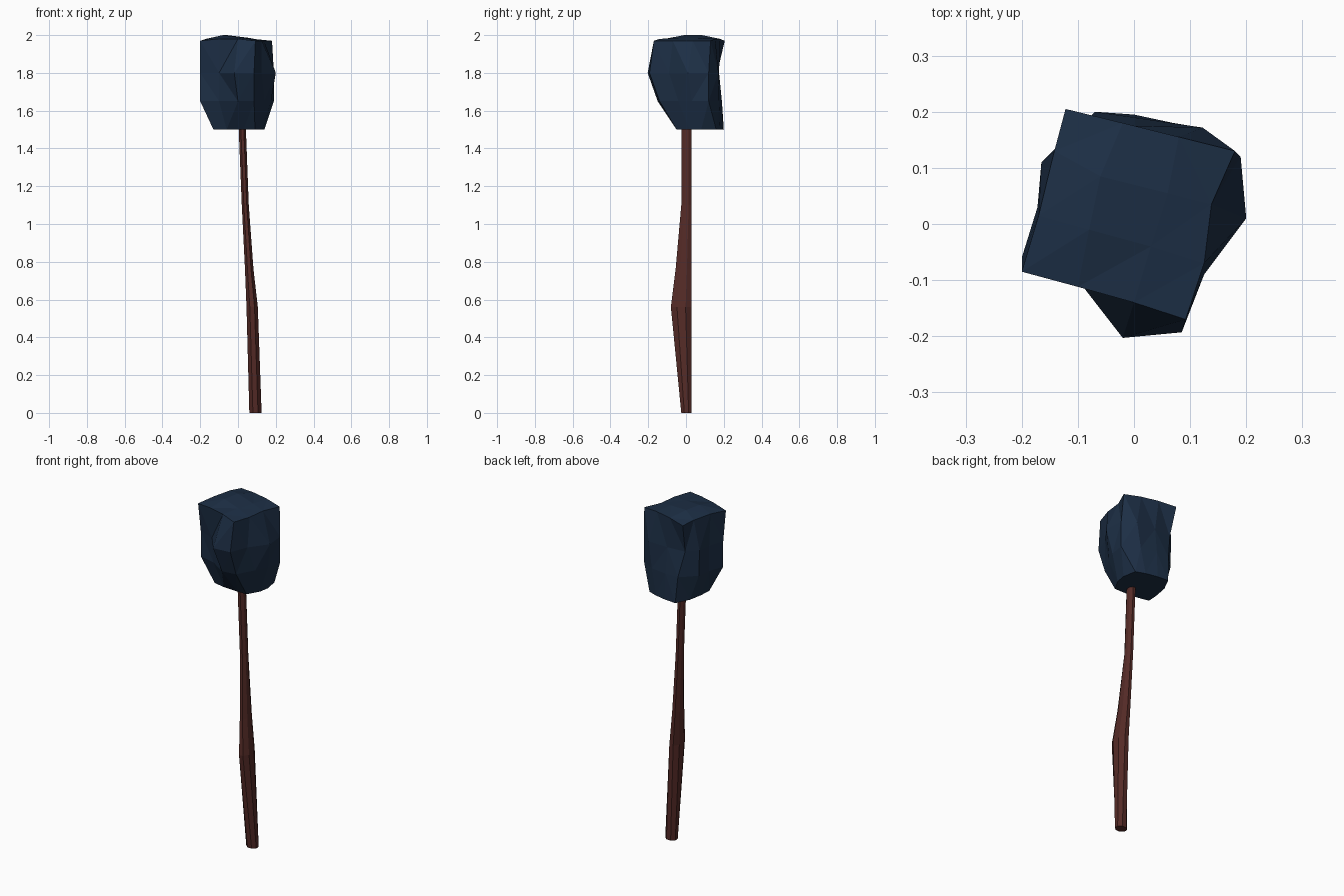
import bpy, bmesh, math

if "Cube" in bpy.data.objects:
    bpy.data.objects.remove(bpy.data.objects["Cube"])

def material(name, rgb):
    m = bpy.data.materials.new(name)
    m.diffuse_color = (*rgb, 1)
    m.use_nodes = True
    m.node_tree.nodes["Principled BSDF"].inputs["Base Color"].default_value = m.diffuse_color
    return m

def finish(name, bm, mat):
    bmesh.ops.recalc_face_normals(bm, faces=bm.faces)
    me = bpy.data.meshes.new(name)
    bm.to_mesh(me)
    bm.free()
    me.materials.append(mat)
    ob = bpy.data.objects.new(name, me)
    bpy.context.collection.objects.link(ob)
    return ob

def bridge(bm, a, b):
    n = len(a)
    for i in range(n):
        bm.faces.new((a[i], a[(i + 1) % n], b[(i + 1) % n], b[i]))

def grid_cap(bm, r, inner):
    # 3 x 3 patch: four inner points joined to a ring of twelve
    v = [bm.verts.new(p) for p in inner]
    for k in range(4):
        c = 3 * k
        bm.faces.new((r[c - 1], r[c], r[c + 1], v[k]))
        bm.faces.new((r[c + 1], r[c + 2], v[(k + 1) % 4], v[k]))
    bm.faces.new(v)

# Stone head: four rough square layers, each with three segments per side
layers = [
    (1.50, [(-.13, -.03), (-.06, -.045), (.03, -.05), (.09, -.05), (.13, .02), (.14, .08),
            (.125, .16), (.07, .18), (0, .195), (-.07, .2), (-.11, .12), (-.125, .04)]),
    (1.65, [(-.2, -.06), (-.1, -.085), (0, -.15), (.085, -.14), (.14, -.04), (.175, .03),
            (.19, .12), (.1, .175), (0, .19), (-.08, .19), (-.16, .11), (-.17, .03)]),
    (1.80, [(-.2, -.06), (-.1, -.1), (-.02, -.203), (.085, -.193), (.125, -.09), (.2, .01),
            (.19, .12), (.122, .172), (0, .175), (-.11, .165), (-.165, .11), (-.172, .03)]),
    (1.97, [(-.2, -.085), (-.1, -.112), (0, -.14), (.092, -.17), (.125, -.07), (.138, .035),
            (.18, .13), (.08, .155), (-.02, .18), (-.122, .205), (-.142, .13), (-.17, .015)]),
]
bm = bmesh.new()
rings = [[bm.verts.new((x, y, z)) for x, y in pts] for z, pts in layers]
for a, b in zip(rings, rings[1:]):
    bridge(bm, a, b)
for i in (1, 2, 7, 8, 10, 11):
    rings[3][i].co.z = 1.98
grid_cap(bm, rings[3], [(-.08, -.01, 2.0), (.03, -.04, 1.985), (.06, .055, 1.985), (-.06, .085, 2.0)])
grid_cap(bm, rings[0], [(-.05, .03, 1.5), (.04, .02, 1.5), (.05, .1, 1.5), (-.04, .11, 1.5)])
bmesh.ops.triangulate(bm, faces=bm.faces)
finish("stone_head", bm, material("dark_blue_stone", (.012, .028, .06)))

# Wooden handle: eight-sided, leaning and bulging forward (z, x0, x1, y0, y1)
sections = [(0, .06, .125, -.025, .03), (.56, .045, .105, -.08, .03),
            (.76, .037, .082, -.055, .03), (1.1, .02, .057, -.025, .03),
            (1.55, .002, .04, -.025, .03)]
bm = bmesh.new()
rings = []
for z, x0, x1, y0, y1 in sections:
    ring = []
    for k in range(8):
        t = math.pi / 8 + k * math.pi / 4
        s = .5 / math.cos(math.pi / 8)
        ring.append(bm.verts.new(((x0 + x1) / 2 + (x1 - x0) * s * math.cos(t),
                                  (y0 + y1) / 2 + (y1 - y0) * s * math.sin(t), z)))
    rings.append(ring)
for a, b in zip(rings, rings[1:]):
    bridge(bm, a, b)
bm.faces.new(rings[0])
bm.faces.new(rings[-1])
finish("handle", bm, material("red_brown_wood", (.09, .024, .02)))
